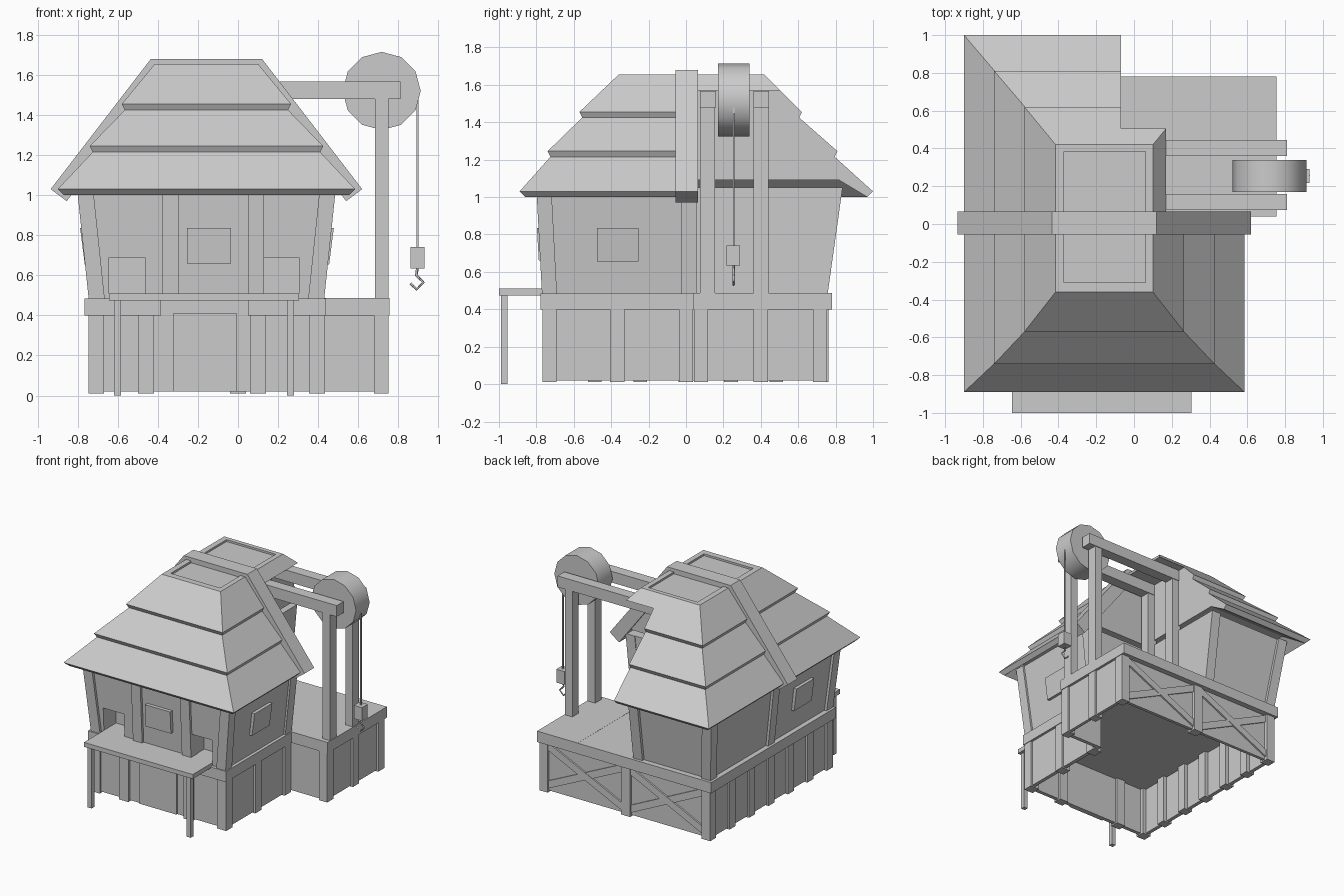
import bpy, bmesh, math
from mathutils import Vector

if "Cube" in bpy.data.objects:
    bpy.data.objects.remove(bpy.data.objects["Cube"], do_unlink=True)

grey = bpy.data.materials.new("plain_grey")
grey.use_nodes = True
grey.diffuse_color = (0.6, 0.6, 0.6, 1)
grey.node_tree.nodes["Principled BSDF"].inputs["Base Color"].default_value = (0.6, 0.6, 0.6, 1)


def finish(name, bm):
    bmesh.ops.recalc_face_normals(bm, faces=bm.faces)
    mesh = bpy.data.meshes.new(name)
    bm.to_mesh(mesh)
    bm.free()
    mesh.materials.append(grey)
    ob = bpy.data.objects.new(name, mesh)
    bpy.context.collection.objects.link(ob)
    return ob


def loft(name, rings):
    """Stack of rectangles (x0, x1, y0, y1, z), capped at both ends."""
    bm = bmesh.new()
    loops = [[bm.verts.new(p) for p in ((a, c, z), (b, c, z), (b, d, z), (a, d, z))]
             for a, b, c, d, z in rings]
    for lo, hi in zip(loops, loops[1:]):
        for i in range(4):
            j = (i + 1) % 4
            bm.faces.new((lo[i], lo[j], hi[j], hi[i]))
    bm.faces.new(loops[0][::-1])
    bm.faces.new(loops[-1])
    return finish(name, bm)


def box(name, x0, x1, y0, y1, z0, z1):
    return loft(name, [(x0, x1, y0, y1, z0), (x0, x1, y0, y1, z1)])


def extrude_y(name, points, y0, y1):
    """Profile in x and z, extruded along y."""
    bm = bmesh.new()
    face = bm.faces.new([bm.verts.new((x, y0, z)) for x, z in points])
    new = bmesh.ops.extrude_face_region(bm, geom=[face])["geom"]
    bmesh.ops.translate(bm, vec=(0, y1 - y0, 0),
                        verts=[v for v in new if isinstance(v, bmesh.types.BMVert)])
    return finish(name, bm)


def cut(ob, cutter):
    mod = ob.modifiers.new("cut", "BOOLEAN")
    mod.operation = "DIFFERENCE"
    mod.solver = "EXACT"
    mod.object = cutter


# Cutters: open rear corner beside the hoist, and two front hatches
corner = box("corner_cutter", -0.07, 1.2, 0.05, 1.2, 0.45, 1.57)
hatches = [box("hatch_cutter", x, x + 0.18, -0.95, -0.6, 0.51, 0.69) for x in (-0.645, 0.125)]
for c in [corner] + hatches:
    c.hide_render = True
    c.hide_set(True)

# Lower storey walls, open underneath
box("base_wall_front", -0.73, 0.42, -0.75, -0.72, 0.02, 0.42)
box("base_wall_right", -0.73, -0.70, -0.75, 0.74, 0.02, 0.42)
box("base_wall_left", 0.39, 0.42, -0.75, 0.06, 0.02, 0.42)
box("base_wall_back", -0.73, 0.74, 0.71, 0.735, 0.02, 0.42)
box("dock_wall_front", 0.39, 0.74, 0.05, 0.08, 0.02, 0.42)
box("dock_wall_left", 0.71, 0.735, 0.05, 0.74, 0.02, 0.42)
box("base_door", -0.325, -0.005, -0.762, -0.74, 0.02, 0.41)

# Lower storey posts
for i in range(7):
    y = -0.73 + i * 0.2425
    box("right_base_post", -0.745, -0.67, y - 0.037, y + 0.037, 0.01, 0.41)
for y in (-0.73, -0.367, 0.0):
    box("left_base_post", 0.355, 0.435, y - 0.038, y + 0.038, 0.01, 0.41)
for x in (-0.46, 0.10):
    box("front_base_post", x - 0.04, x + 0.04, -0.768, -0.70, 0.01, 0.41)
for y in (0.08, 0.40, 0.717):
    box("dock_post", 0.68, 0.75, y - 0.038, y + 0.038, 0.01, 0.41)
box("back_base_post", -0.04, 0.04, 0.68, 0.755, 0.01, 0.41)

# Cross braces on the back
for x0, x1 in ((-0.67, -0.04), (0.04, 0.68)):
    for za, zb, y in ((0.04, 0.34, 0.748), (0.34, 0.04, 0.745)):
        extrude_y("back_brace", [(x0, za), (x1, zb), (x1, zb + 0.06), (x0, za + 0.06)], 0.725, y)

# Floor and ledges
box("house_floor", -0.765, 0.44, -0.75, 0.78, 0.40, 0.485)
box("dock_floor", 0.40, 0.755, 0.04, 0.78, 0.40, 0.486)
for x0, x1 in ((-0.765, -0.385), (0.05, 0.44)):
    box("front_ledge", x0, x1, -0.778, -0.74, 0.40, 0.485)

# Front porch
box("porch_deck", -0.645, 0.305, -1.0, -0.75, 0.475, 0.51)
for x in (-0.62, 0.245):
    box("porch_leg", x, x + 0.035, -0.99, -0.955, 0.0, 0.48)

# Upper storey, leaning outward
walls = loft("upper_walls", [(-0.725, 0.415, -0.75, 0.735, 0.48), (-0.785, 0.475, -0.78, 0.815, 1.05)])
for c in [corner] + hatches:
    cut(walls, c)


def leaning_post(name, x, y, dx, dy, w=0.04):
    loft(name, [(x - w, x + w, y - w, y + w, 0.48),
                (x + dx - w, x + dx + w, y + dy - w, y + dy + w, 1.05)])


for x, y, dx, dy in ((-0.705, -0.73, -0.06, -0.03), (0.39, -0.73, 0.06, -0.03),
                     (-0.705, 0.717, -0.06, 0.08), (-0.705, 0, -0.06, 0),
                     (0.39, 0.015, 0.06, 0), (-0.11, 0.717, 0, 0.08),
                     (-0.337, -0.73, 0, -0.03), (0.09, -0.73, 0, -0.03)):
    leaning_post("upper_post", x, y, dx, dy)

# Windows follow the lean of the walls
loft("front_window", [(-0.255, -0.035, -0.787, -0.73, 0.66), (-0.255, -0.035, -0.797, -0.73, 0.835)])
loft("left_window", [(0.38, 0.455, -0.475, -0.255, 0.655), (0.38, 0.478, -0.475, -0.255, 0.835)])
loft("right_window", [(-0.765, -0.69, -0.475, -0.255, 0.655), (-0.788, -0.69, -0.475, -0.255, 0.835)])

# Three-tier hipped roof with a sunken top panel
roof = loft("tiered_roof", [
    (-0.77, 0.46, -0.76, 0.82, 1.09), (-0.87, 0.555, -0.86, 0.97, 1.0),
    (-0.90, 0.585, -0.89, 1.0, 1.03), (-0.725, 0.41, -0.725, 0.795, 1.215),
    (-0.74, 0.425, -0.74, 0.81, 1.245), (-0.565, 0.25, -0.555, 0.605, 1.425),
    (-0.58, 0.265, -0.57, 0.62, 1.455), (-0.415, 0.10, -0.36, 0.42, 1.655),
    (-0.37, 0.06, -0.31, 0.385, 1.655), (-0.37, 0.06, -0.31, 0.385, 1.64)])
cut(roof, corner)

# Band arching over the roof
extrude_y("roof_band", [(-0.935, 1.03), (-0.435, 1.68), (0.12, 1.68), (0.62, 1.03),
                        (0.54, 0.97), (0.075, 1.58), (-0.39, 1.58), (-0.855, 0.97)], -0.055, 0.065)

# Hoist frame
for y in (0.075, 0.36):
    box("hoist_post", 0.685, 0.75, y, y + 0.08, 0.48, 1.49)
    box("hoist_beam", -0.09, 0.81, y, y + 0.085, 1.48, 1.568)
    box("hoist_wall_post", -0.09, -0.01, y, y + 0.08, 0.48, 1.49)

# Hoist wheel
bpy.ops.mesh.primitive_cylinder_add(vertices=12, radius=0.195, depth=0.17,
                                    location=(0.717, 0.255, 1.52), rotation=(math.pi / 2, 0, 0))
wheel = bpy.context.object
wheel.name = "hoist_wheel"
wheel.data.materials.append(grey)
bpy.ops.object.shade_smooth_by_angle(angle=math.radians(40))

# Rope, block and hook
box("rope", 0.891, 0.901, 0.25, 0.26, 0.72, 1.53)
box("hook_block", 0.86, 0.93, 0.217, 0.29, 0.635, 0.74)
curve = bpy.data.curves.new("hook", "CURVE")
curve.dimensions = "3D"
curve.bevel_depth = 0.007
curve.bevel_resolution = 0
curve.use_fill_caps = True
path = [(0.896, 0.64), (0.89, 0.60), (0.925, 0.565), (0.892, 0.53), (0.86, 0.56)]
spline = curve.splines.new("POLY")
spline.points.add(len(path) - 1)
for point, (x, z) in zip(spline.points, path):
    point.co = (x, 0.255, z, 1)
curve.materials.append(grey)
bpy.context.collection.objects.link(bpy.data.objects.new("hook", curve))
